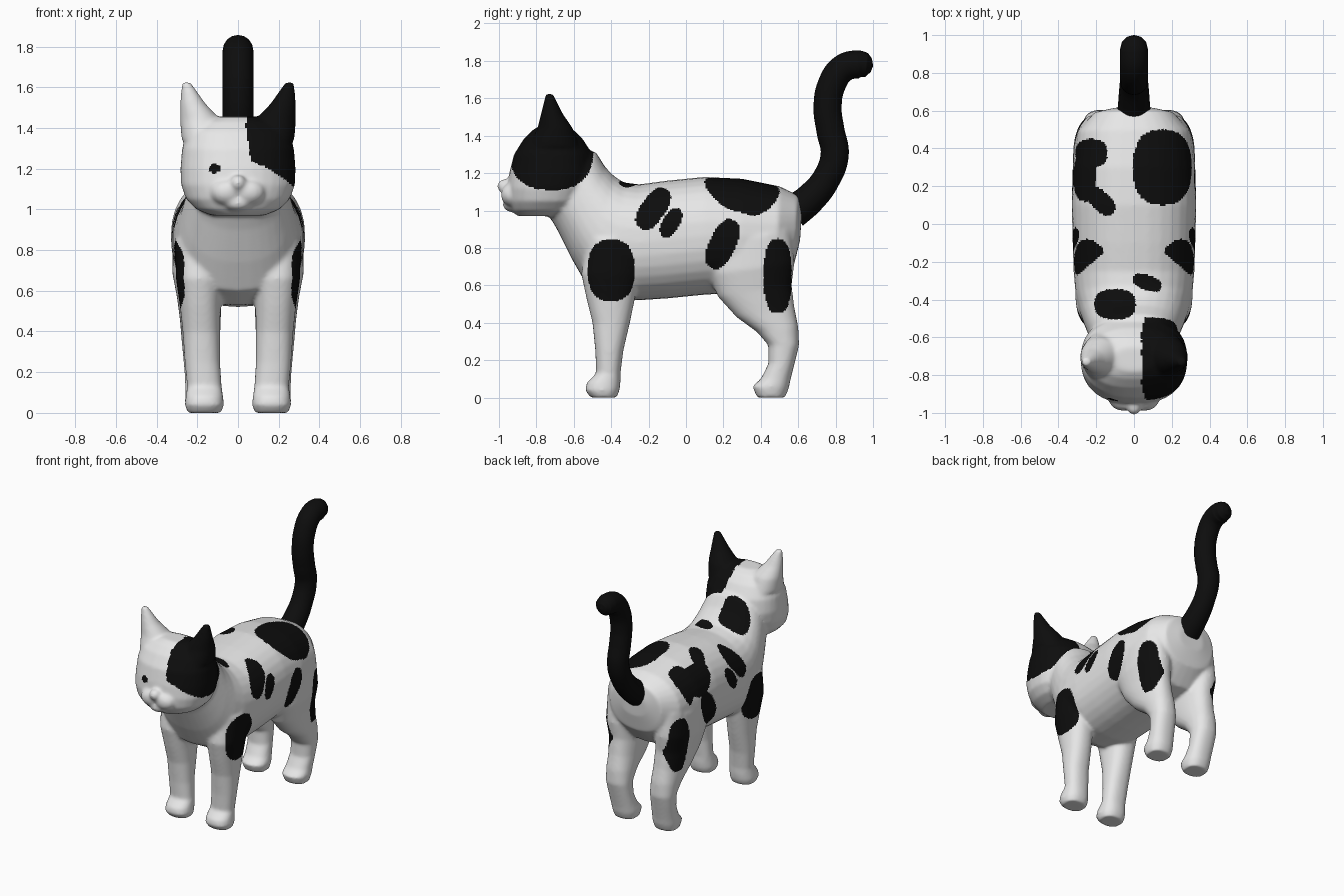
import bpy
import bmesh
from math import cos, sin, pi, radians
from mathutils import Vector, Matrix

cube = bpy.data.objects.get("Cube")
if cube:
    bpy.data.objects.remove(cube, do_unlink=True)


def material(name, value):
    mat = bpy.data.materials.new(name)
    mat.use_nodes = True
    colour = (value, value, value, 1)
    mat.diffuse_color = colour
    shader = mat.node_tree.nodes["Principled BSDF"]
    shader.inputs["Base Color"].default_value = colour
    shader.inputs["Roughness"].default_value = 0.8
    return mat


white = material("white fur", 0.8)
black = material("black fur", 0.004)


def rounded(angle, power):
    """Point on a unit superellipse."""
    c, s = cos(angle), sin(angle)
    return (abs(c) ** (2 / power) * (1 if c > 0 else -1),
            abs(s) ** (2 / power) * (1 if s > 0 else -1))


def loft(bm, sections, side=1, power=2.3, sides=32):
    """Skin rings, each given by two side-profile points, centre x and half width."""
    rings = []
    for y1, z1, y2, z2, x, w in sections:
        a, b = Vector((0, y1, z1)), Vector((0, y2, z2))
        centre, half = (a + b) / 2, (b - a) / 2
        ring = []
        for i in range(sides):
            u, v = rounded(2 * pi * i / sides, power)
            ring.append(bm.verts.new(centre + half * v + Vector((side * x + w * u, 0, 0))))
        rings.append(ring)
    faces = [bm.faces.new(rings[0]), bm.faces.new(rings[-1])]
    for r, s in zip(rings, rings[1:]):
        for i in range(sides):
            j = (i + 1) % sides
            faces.append(bm.faces.new((r[i], r[j], s[j], s[i])))
    bmesh.ops.recalc_face_normals(bm, faces=faces)


def ball(bm, centre, size):
    bmesh.ops.create_uvsphere(bm, u_segments=24, v_segments=16, radius=1,
                              matrix=Matrix.Translation(centre) @ Matrix.Diagonal((*size, 1)))


# Profile sections: y, z of one edge, y, z of the other edge, centre x, half width
TORSO = [(.61, .84, .62, 1, 0, .1), (.58, .72, .60, 1.08, 0, .21),
         (.48, .60, .50, 1.13, 0, .3), (.3, .56, .3, 1.17, 0, .325),
         (.1, .55, .1, 1.18, 0, .33), (-.1, .53, -.1, 1.16, 0, .325),
         (-.25, .52, -.25, 1.14, 0, .32), (-.4, .53, -.33, 1.15, 0, .31),
         (-.53, .6, -.38, 1.18, 0, .29), (-.61, .74, -.43, 1.23, 0, .265),
         (-.69, .9, -.48, 1.31, 0, .235), (-.75, 1, -.6, 1.35, 0, .2)]
HEAD = [(-.9, .97, -.6, .97, 0, .13), (-.93, 1, -.57, 1, 0, .205),
        (-.95, 1.05, -.53, 1.05, 0, .255), (-.955, 1.12, -.5, 1.12, 0, .28),
        (-.945, 1.2, -.48, 1.2, 0, .283), (-.92, 1.3, -.5, 1.3, 0, .275),
        (-.87, 1.38, -.55, 1.38, 0, .25), (-.82, 1.43, -.6, 1.43, 0, .19),
        (-.78, 1.455, -.65, 1.455, 0, .1)]
EAR = [(-.84, 1.34, -.57, 1.34, .165, .112), (-.795, 1.44, -.605, 1.44, .185, .1),
       (-.775, 1.52, -.66, 1.52, .222, .062), (-.75, 1.625, -.71, 1.625, .255, .022)]
FRONT_LEG = [(-.53, .85, -.25, .85, .19, .12), (-.56, .66, -.25, .66, .19, .115),
             (-.53, .52, -.275, .52, .185, .1), (-.5, .4, -.3, .4, .18, .092),
             (-.485, .25, -.335, .25, .175, .087), (-.48, .13, -.35, .13, .165, .085),
             (-.53, .08, -.35, .08, .165, .092), (-.54, .04, -.355, .04, .165, .096),
             (-.51, 0, -.37, 0, .165, .082)]
BACK_LEG = [(.12, .8, .56, .9, .2, .12), (.12, .66, .58, .72, .2, .123),
            (.17, .54, .565, .6, .19, .11), (.27, .43, .58, .48, .185, .1),
            (.38, .35, .6, .38, .183, .095), (.44, .28, .605, .28, .18, .09),
            (.44, .18, .585, .2, .175, .087), (.4, .1, .56, .1, .168, .09),
            (.355, .06, .55, .05, .165, .096), (.38, 0, .53, 0, .165, .082)]

# Body: overlapping parts fused into one soft skin
bm = bmesh.new()
loft(bm, TORSO)
loft(bm, HEAD)
for side in (1, -1):
    loft(bm, EAR, side, power=2)
    loft(bm, FRONT_LEG, side)
    loft(bm, BACK_LEG, side)
    ball(bm, (side * .055, -.925, 1.085), (.08, .065, .065))
ball(bm, (0, -.965, 1.13), (.04, .045, .04))
ball(bm, (0, -.92, 1.03), (.07, .06, .04))
mesh = bpy.data.meshes.new("body")
bm.to_mesh(mesh)
bm.free()
body = bpy.data.objects.new("body", mesh)
bpy.context.collection.objects.link(body)
bpy.context.view_layer.objects.active = body
body.select_set(True)
remesh = body.modifiers.new("fuse", 'REMESH')
remesh.mode = 'VOXEL'
remesh.voxel_size = 0.01
soften = body.modifiers.new("soften", 'SMOOTH')
soften.factor = 0.5
soften.iterations = 12
for name in ("fuse", "soften"):
    bpy.ops.object.modifier_apply(modifier=name)
bpy.ops.object.shade_smooth()

# Patches: centre, half sizes and lean in degrees
FLANK_PATCHES = [(-.4, .68, .125, .165, 0), (-.175, 1.01, .065, .125, 35),
                 (-.08, .935, .045, .085, 30), (.195, .82, .07, .14, 25),
                 (.49, .65, .075, .2, 0)]
BACK_PATCHES = [(.15, .3, .155, .2, 0), (-.225, .375, .085, .075, 0),
                (-.26, .25, .06, .13, 0), (-.175, .12, .05, .09, -45),
                (.07, -.31, .08, .04, 20), (-.1, -.425, .11, .08, 0)]
HEAD_PATCH = (-.72, 1.33, .225, .22, 0)
EYE_PATCH = (-.115, 1.2, .027, .021, 0)


def inside(u, v, patch):
    cu, cv, ru, rv, lean = patch
    a = radians(lean)
    du, dv = u - cu, v - cv
    p, q = du * cos(a) - dv * sin(a), du * sin(a) + dv * cos(a)
    return abs(p / ru) ** 2.5 + abs(q / rv) ** 2.5 < 1


def is_black(c, n):
    x, y, z = c
    if x > .04 + max(0, 1.4 - z) * .15 and y < -.45:
        if z > 1.4 or inside(y, z, HEAD_PATCH):
            return True
    if y < -.8 and n.y < 0 and inside(x, z, EYE_PATCH):
        return True
    if z > .85 and n.z > 0 and any(inside(x, y, p) for p in BACK_PATCHES):
        return True
    return (abs(x) > .15 and x * n.x > 0
            and any(inside(y, z, p) for p in FLANK_PATCHES))


body.data.materials.clear()
body.data.materials.append(white)
body.data.materials.append(black)
for face in body.data.polygons:
    face.material_index = int(is_black(face.center, face.normal))

# Tail: a swept tube with a rounded tip
TAIL = [(.57, .99, 1.2), (.66, 1.06, 1.1), (.75, 1.17, 1), (.795, 1.3, 1),
        (.772, 1.43, 1), (.757, 1.55, 1), (.778, 1.67, 1), (.84, 1.76, 1),
        (.92, 1.782, 1), (.965, 1.778, .85), (.99, 1.775, .5), (1, 1.774, .03)]
curve = bpy.data.curves.new("tail", 'CURVE')
curve.dimensions = '3D'
curve.bevel_depth = 0.075
curve.bevel_resolution = 6
curve.use_fill_caps = True
spline = curve.splines.new('BEZIER')
spline.bezier_points.add(len(TAIL) - 1)
for point, (y, z, r) in zip(spline.bezier_points, TAIL):
    point.co = (0, y, z)
    point.radius = r
    point.handle_left_type = point.handle_right_type = 'AUTO'
curve.materials.append(black)
tail = bpy.data.objects.new("tail", curve)
bpy.context.collection.objects.link(tail)
body.select_set(False)
tail.select_set(True)
bpy.context.view_layer.objects.active = tail
bpy.ops.object.convert(target='MESH')
bpy.ops.object.shade_smooth()
